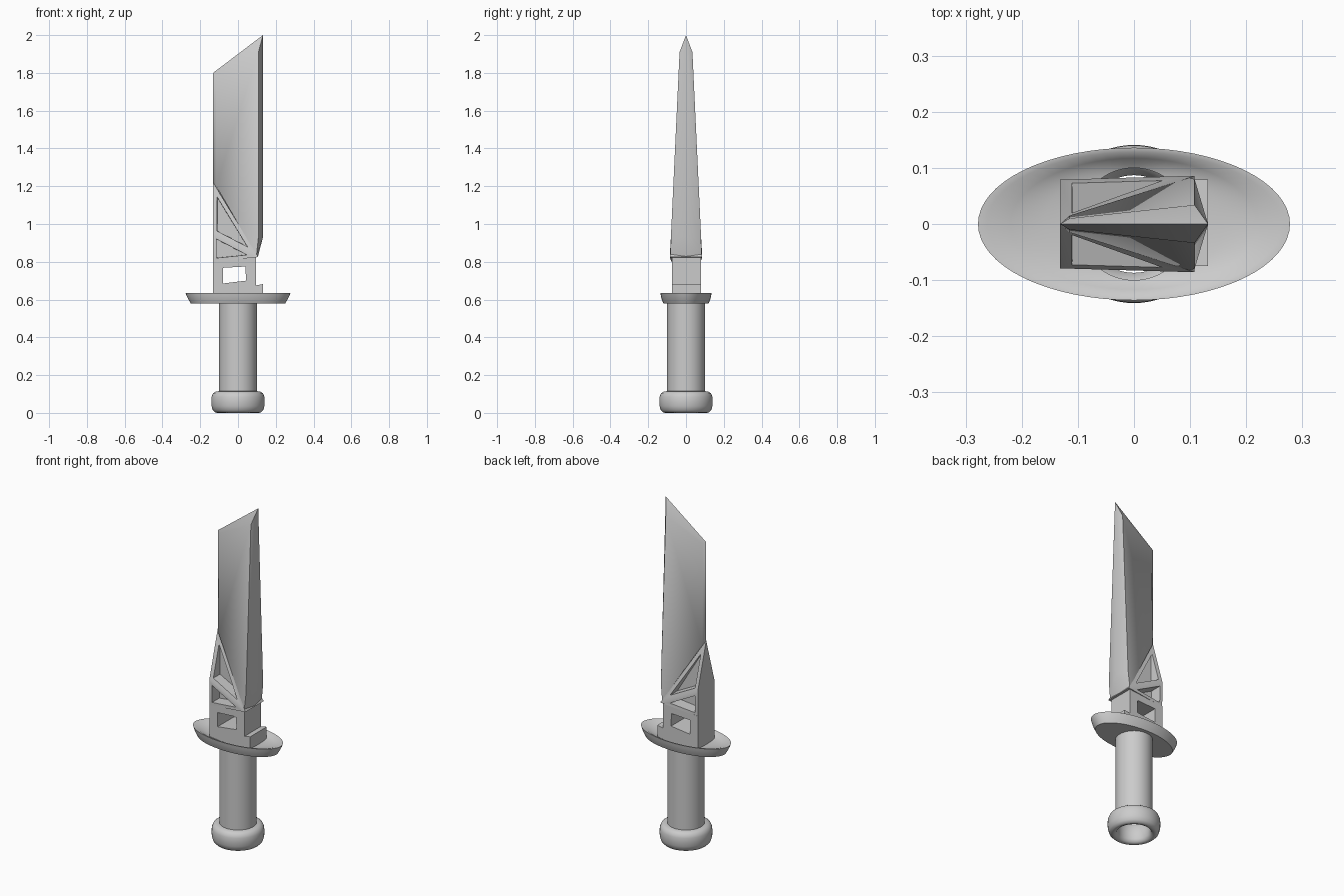
import bpy, bmesh, math

if "Cube" in bpy.data.objects:
    bpy.data.objects.remove(bpy.data.objects["Cube"])


def smooth(ob, angle=35):
    bpy.ops.object.select_all(action='DESELECT')
    ob.select_set(True)
    bpy.context.view_layer.objects.active = ob
    bpy.ops.object.shade_smooth_by_angle(angle=math.radians(angle))


def finish(name, bm, angle=35):
    bmesh.ops.recalc_face_normals(bm, faces=bm.faces)
    me = bpy.data.meshes.new(name)
    bm.to_mesh(me)
    bm.free()
    ob = bpy.data.objects.new(name, me)
    bpy.context.collection.objects.link(ob)
    smooth(ob, angle)
    return ob


def loft(name, rings, closed=True, seg=64):
    """Skin a stack of elliptical rings given as (rx, ry, z)."""
    bm = bmesh.new()
    loops = [[bm.verts.new((rx * math.cos(i * math.tau / seg),
                            ry * math.sin(i * math.tau / seg), z))
              for i in range(seg)] for rx, ry, z in rings]
    pairs = list(zip(loops, loops[1:]))
    if closed:
        pairs.append((loops[-1], loops[0]))
    for a, b in pairs:
        for i in range(seg):
            j = (i + 1) % seg
            bm.faces.new((a[i], a[j], b[j], b[i]))
    return finish(name, bm, 50)


# Pommel: rounded open ring
pommel = [(.1, .115), (.118, .113), (.132, .104), (.14, .085), (.141, .06), (.14, .036),
          (.133, .014), (.122, .003), (.11, 0), (.096, .006), (.088, .022), (.087, .1)]
loft("pommel", [(r, r, z) for r, z in pommel])

# Handle: open tube
loft("handle", [(.1, .1, .1), (.1, .1, .6)], closed=False)

# Guard: oval dish with a round central hole
loft("guard", [(.1, .1, .58), (.25, .12, .58), (.262, .128, .6), (.272, .133, .62),
               (.278, .136, .636), (.262, .128, .635), (.22, .117, .622),
               (.16, .107, .611), (.1, .1, .606)])

# Neck: stepped block with a rectangular window right through it
cu = bpy.data.curves.new("neck", 'CURVE')
cu.dimensions = '2D'
cu.fill_mode = 'BOTH'
cu.extrude = .077
outer = [(-.132, .605), (.132, .605), (.132, .682), (.095, .675), (.095, .825), (-.132, .805)]
window = [(-.08, .685), (.042, .7), (.04, .775), (-.08, .768)]
for pts in (outer, window):
    sp = cu.splines.new('POLY')
    sp.points.add(len(pts) - 1)
    for p, (x, z) in zip(sp.points, pts):
        p.co = (x, z, 0, 1)
    sp.use_cyclic_u = True
neck = bpy.data.objects.new("neck", cu)
bpy.context.collection.objects.link(neck)
neck.location.y = .002
neck.rotation_euler.x = math.pi / 2
bpy.ops.object.select_all(action='DESELECT')
neck.select_set(True)
bpy.context.view_layer.objects.active = neck
bpy.ops.object.convert(target='MESH')
smooth(bpy.context.view_layer.objects.active)

# Blade: thin cutting edge at left, thick bevelled spine at right, tapering upward
rim = [(-.132, 1.8), (.132, 2.0), (.132, .93), (.105, .825), (-.132, 1.22)]
cheek = [(-.115, .010, 1.79), (.108, .034, 1.91), (.108, .08, .93),
         (.098, .082, .835), (-.115, .015, 1.2)]
bm = bmesh.new()
edge = [bm.verts.new((x, 0, z)) for x, z in rim]
for s in (-1, 1):
    side = [bm.verts.new((x, s * y, z)) for x, y, z in cheek]
    bm.faces.new(side)
    for i in range(5):
        j = (i + 1) % 5
        bm.faces.new((edge[i], edge[j], side[j], side[i]))
finish("blade", bm, 60)

# Lattice wedge: triangular panels sunk between struts at the blade root
bm = bmesh.new()
apex = bm.verts.new((-.132, 0, 1.22))
sides, panels = [], []
for s in (-1, 1):
    mid = bm.verts.new((-.132, s * .079, .95))
    low = bm.verts.new((-.132, s * .077, .8))
    tip = bm.verts.new((.108, s * .086, .825))
    sides.append((mid, low, tip))
    panels.append((bm.faces.new((apex, mid, tip)), .022, s))
    panels.append((bm.faces.new((mid, low, tip)), .018, s))
(m0, l0, t0), (m1, l1, t1) = sides
bm.faces.new((apex, m0, m1))
bm.faces.new((m0, l0, l1, m1))
bm.faces.new((l0, t0, t1, l1))
bm.faces.new((apex, t0, t1))
bmesh.ops.recalc_face_normals(bm, faces=bm.faces)
for face, width, s in panels:
    for w in (width, .001):
        bmesh.ops.inset_individual(bm, faces=[face], thickness=w, use_even_offset=True)
    for v in face.verts:
        v.co.y = s * .012
finish("lattice_wedge", bm, 30)
